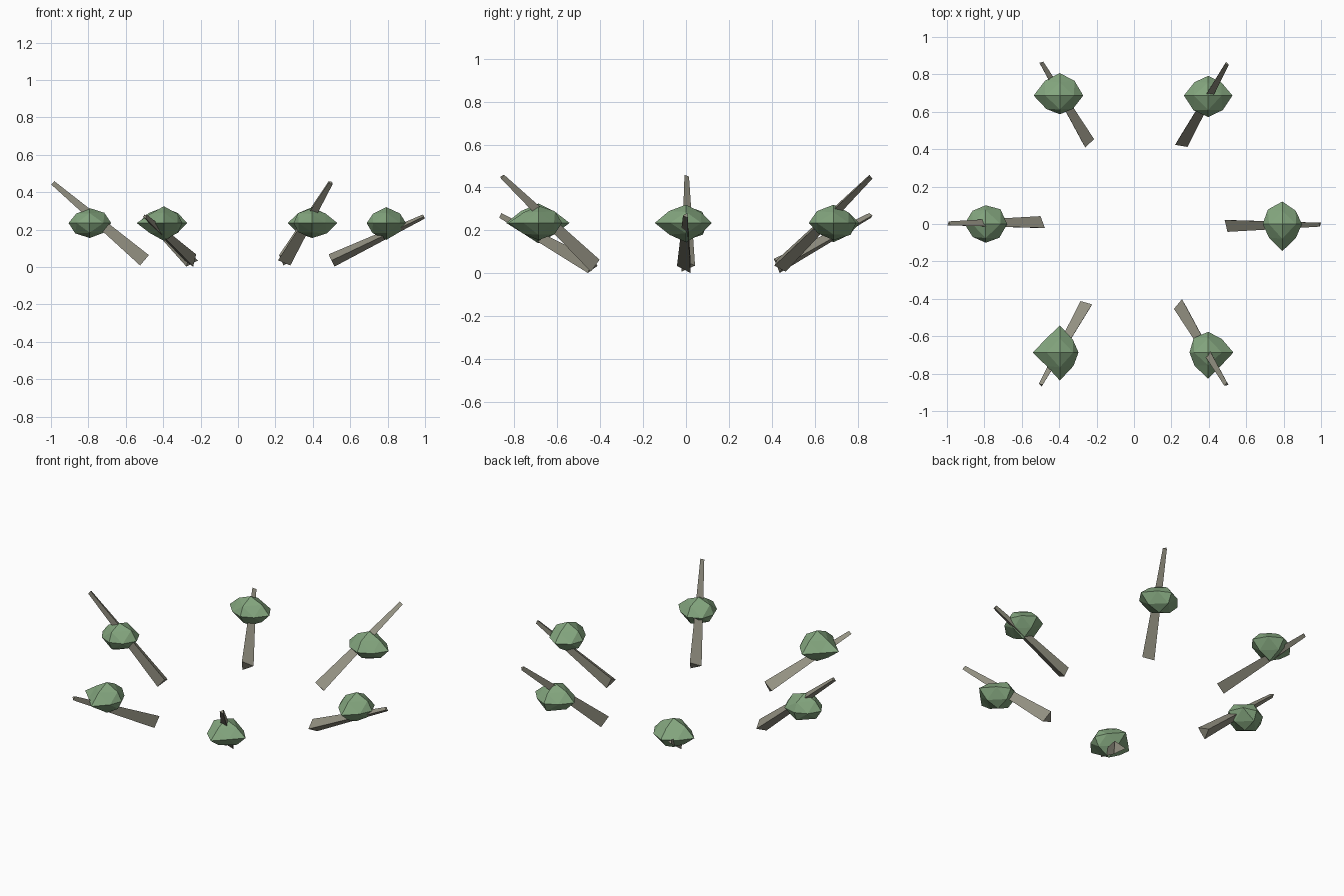
import bpy, random
from math import sin, cos, radians, pi
from mathutils import Vector
from itertools import product

if "Cube" in bpy.data.objects:
    bpy.data.objects.remove(bpy.data.objects["Cube"])

random.seed(4)


def material(name, rgb):
    m = bpy.data.materials.new(name)
    m.diffuse_color = (*rgb, 1)
    m.use_nodes = True
    m.node_tree.nodes["Principled BSDF"].inputs["Base Color"].default_value = m.diffuse_color
    return m


WOOD = material("bark", (0.29, 0.28, 0.22))
LEAF = material("leaf", (0.23, 0.38, 0.21))


def add_mesh(name, verts, faces, mat):
    me = bpy.data.meshes.new(name)
    me.from_pydata(verts, [], faces)
    me.materials.append(mat)
    ob = bpy.data.objects.new(name, me)
    bpy.context.collection.objects.link(ob)
    return ob


# Tapered three-sided branch leaning outward
def branch(name, ang, base_z, tip_r, tip_z):
    out = Vector((cos(ang), sin(ang), 0))
    side = Vector((sin(ang), -cos(ang), 0))
    a = out * 0.5 + Vector((0, 0, base_z))
    b = out * tip_r + Vector((0, 0, tip_z))
    up = (b - a).normalized().cross(side)
    verts = [c + r * (cos(k * 2 * pi / 3) * side + sin(k * 2 * pi / 3) * up)
             for c, r in ((a, 0.042), (b, 0.014)) for k in range(3)]
    faces = [(2, 1, 0), (3, 4, 5)]
    faces += [(k, (k + 1) % 3, (k + 1) % 3 + 3, k + 3) for k in range(3)]
    add_mesh(name, verts, faces, WOOD)


# Leaf clump: octahedron split once, flattened, with uneven spikes
def clump(name, centre, spikes):
    verts, index, faces = [], {}, []

    def vert(d):
        if d not in index:
            v = Vector(d).normalized()
            if sum(map(abs, d)) == 1:
                axis = [abs(c) for c in d].index(1)
                v *= spikes[2 * axis + (d[axis] < 0)]
            else:
                v *= random.uniform(0.097, 0.113)
                v.z *= 0.7
            index[d] = len(verts)
            verts.append(v + centre)
        return index[d]

    for sx, sy, sz in product((1, -1), repeat=3):
        x, y, z = vert((sx, 0, 0)), vert((0, sy, 0)), vert((0, 0, sz))
        xy, yz, zx = vert((sx, sy, 0)), vert((0, sy, sz)), vert((sx, 0, sz))
        tris = [(x, xy, zx), (xy, y, yz), (zx, yz, z), (xy, yz, zx)]
        faces += tris if sx * sy * sz > 0 else [t[::-1] for t in tris]
    add_mesh(name, verts, faces, LEAF)


# Reach of each clump along +x, -x, +y, -y, +z, -z
SPIKES = [
    (0.105, 0.105, 0.12, 0.145, 0.085, 0.09),
    (0.13, 0.13, 0.105, 0.115, 0.085, 0.08),
    (0.125, 0.14, 0.12, 0.10, 0.085, 0.09),
    (0.115, 0.113, 0.10, 0.10, 0.08, 0.08),
    (0.10, 0.145, 0.145, 0.15, 0.09, 0.095),
    (0.135, 0.10, 0.11, 0.14, 0.08, 0.08),
]

# Ring of six, alternating shallow and steep
for i, spikes in enumerate(SPIKES):
    ang = radians(60 * i)
    if i % 2:
        branch(f"branch_{i + 1}", ang, 0.036, 0.99, 0.45)
    else:
        branch(f"branch_{i + 1}", ang, 0.035, 0.994, 0.27)
    clump(f"leaf_clump_{i + 1}", Vector((0.793 * cos(ang), 0.793 * sin(ang), 0.235)), spikes)
